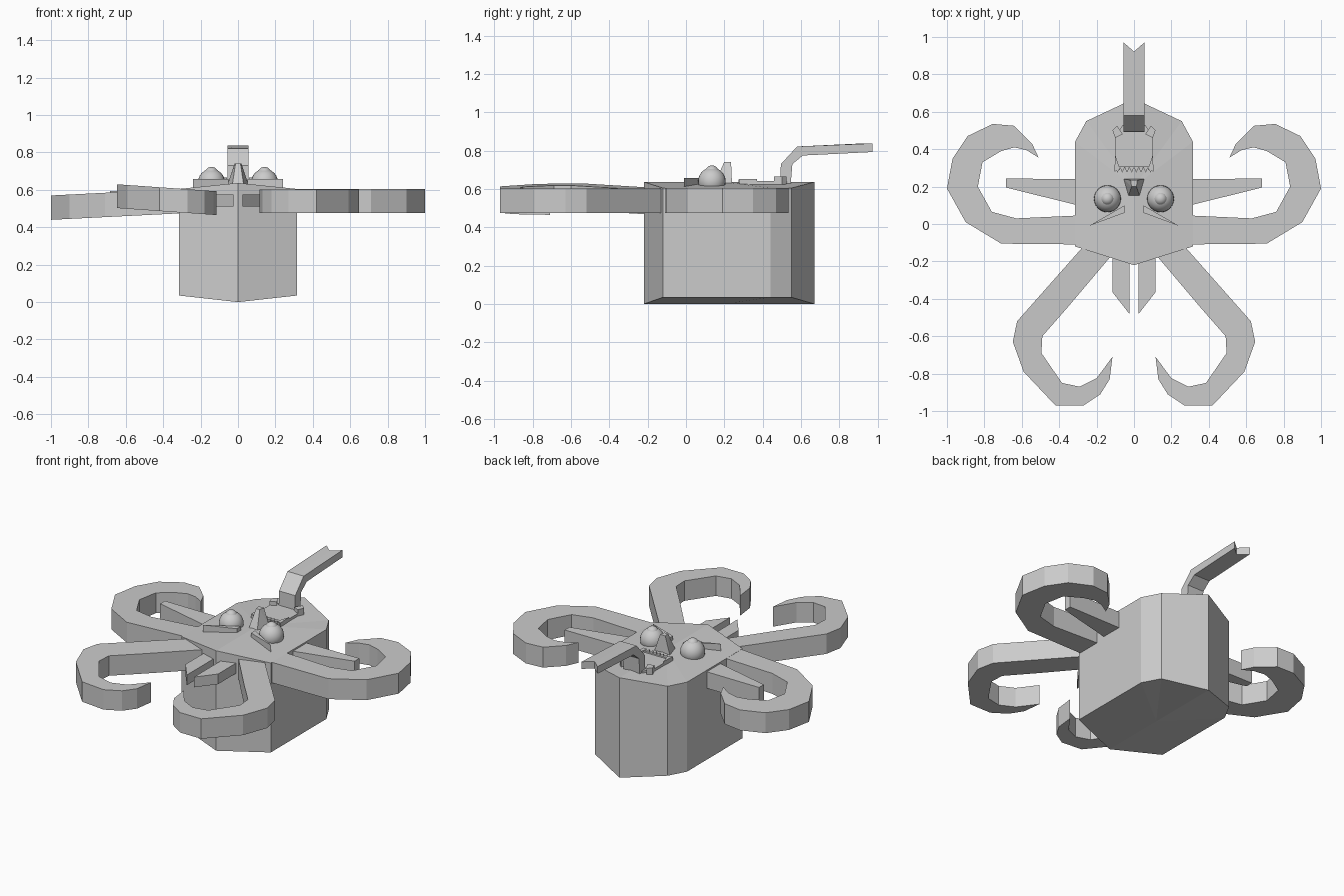
import bpy, bmesh
from mathutils import Vector

if "Cube" in bpy.data.objects:
    bpy.data.objects.remove(bpy.data.objects["Cube"])


def make(name, bm):
    bmesh.ops.recalc_face_normals(bm, faces=bm.faces)
    me = bpy.data.meshes.new(name)
    bm.to_mesh(me)
    bm.free()
    ob = bpy.data.objects.new(name, me)
    bpy.context.collection.objects.link(ob)
    return ob


def prism(name, pts, z0, z1, lift=lambda x: 0):
    """Extrude a top-view outline from z0 to z1; lift tilts it along x."""
    bm = bmesh.new()
    lo = [bm.verts.new((x, y, z0 + lift(x))) for x, y in pts]
    hi = [bm.verts.new((x, y, z1 + lift(x))) for x, y in pts]
    bm.faces.new(lo)
    bm.faces.new(hi)
    n = len(pts)
    for i in range(n):
        j = (i + 1) % n
        bm.faces.new((lo[i], lo[j], hi[j], hi[i]))
    return make(name, bm)


def flip(pts):
    return [(-x, y) for x, y in pts]


# Body: faceted column with fanned top and bottom
half = [(0.315, -0.12), (0.315, 0.44), (0.255, 0.55)]
ring = [(0, -0.22)] + half + [(0, 0.67)] + flip(half)[::-1]
bm = bmesh.new()
loops = []
for side_z, mid_z in ((0.035, 0.0), (0.605, 0.637)):
    vs = [bm.verts.new((x, y, mid_z if x == 0 else side_z)) for x, y in ring]
    c = bm.verts.new((0, 0.2, mid_z))
    for i in range(len(vs)):
        bm.faces.new((vs[i], vs[(i + 1) % len(vs)], c))
    loops.append(vs)
lo, hi = loops
for i in range(len(ring)):
    j = (i + 1) % len(ring)
    bm.faces.new((lo[i], lo[j], hi[j], hi[i]))
make("body", bm)

# Curled arms
side_arm = [(0.2, -0.11), (0.71, -0.105), (0.9, 0.01), (1.0, 0.19), (0.97, 0.35),
            (0.89, 0.47), (0.755, 0.535), (0.64, 0.525), (0.545, 0.43), (0.51, 0.355),
            (0.575, 0.395), (0.64, 0.41), (0.71, 0.39), (0.81, 0.33), (0.835, 0.2),
            (0.76, 0.065), (0.63, 0.03), (0.2, 0.05)]
front_arm = [(0.2, -0.04), (0.28, -0.13), (0.625, -0.52), (0.648, -0.63), (0.59, -0.79),
             (0.42, -0.97), (0.27, -0.97), (0.18, -0.91), (0.13, -0.83), (0.115, -0.71),
             (0.2, -0.825), (0.29, -0.87), (0.385, -0.85), (0.495, -0.69), (0.49, -0.6),
             (0.35, -0.44), (0.13, -0.18), (0.08, -0.1)]
prism("side_arm_right", side_arm, 0.475, 0.605)
prism("side_arm_left", flip(side_arm), 0.475, 0.605, lambda x: 0.05 * (x + 0.3))
prism("front_arm_right", front_arm, 0.475, 0.602)
prism("front_arm_left", flip(front_arm), 0.475, 0.602, lambda x: -0.07 * (x + 0.25))

# Short spikes between the arms, brows, fangs and horns
side_spike = [(0.2, 0.06), (0.67, 0.215), (0.67, 0.245), (0.2, 0.245)]
side_spike = [(0.28, 0.095), (0.685, 0.195), (0.685, 0.243), (0.28, 0.24)]
front_spike = [(0.025, -0.15), (0.025, -0.48), (0.115, -0.365), (0.115, -0.15)]
brow = [(0.05, 0.10), (0.05, 0.06), (0.24, -0.01)]
fang = [(0.075, 0.29), (0.105, 0.28), (0.1, 0.37)]
horn = [(0.06, 0.48), (0.1, 0.46), (0.115, 0.5), (0.09, 0.525)]
for tag, f in (("right", list), ("left", flip)):
    prism("side_spike_" + tag, f(side_spike), 0.49, 0.595)
    prism("front_spike_" + tag, f(front_spike), 0.51, 0.575)
    prism("brow_" + tag, f(brow), 0.61, 0.657)
    prism("fang_" + tag, f(fang), 0.6, 0.652)
    prism("horn_" + tag, f(horn), 0.6, 0.665)

# Mouth: toothed strip on a low plate
teeth = [(-0.1 + 0.0125 * i, 0.275 if i % 2 else 0.302) for i in range(17)]
prism("teeth", teeth + [(0.1, 0.31), (-0.1, 0.31)], 0.6, 0.65)
prism("mouth_plate", [(-0.1, 0.3), (0.1, 0.3), (0.1, 0.47), (0.06, 0.53),
                      (-0.06, 0.53), (-0.1, 0.47)], 0.6, 0.641)

# Nose: tapered wedge
bm = bmesh.new()
for x, y, z in ((0.03, 0.15, 0.63), (0.055, 0.24, 0.63), (0.013, 0.2, 0.742), (0.018, 0.235, 0.742)):
    for s in (-1, 1):
        bm.verts.new((s * x, y, z))
bmesh.ops.convex_hull(bm, input=bm.verts)
make("nose", bm)

# Eyes with raised pupils
for tag, s in (("right", 1), ("left", -1)):
    for part, r, z in (("eye", 0.072, 0.64), ("pupil", 0.036, 0.687)):
        bpy.ops.mesh.primitive_uv_sphere_add(segments=24, ring_count=12, radius=r,
                                             location=(s * 0.142, 0.135, z))
        bpy.context.object.name = part + "_" + tag
        bpy.ops.object.shade_smooth_by_angle()

# Stalk: bent strip with a V-notched end
under = [(0.49, 0.61), (0.495, 0.73), (0.58, 0.822), (0.972, 0.838)]
over = [(0.545, 0.61), (0.555, 0.73), (0.61, 0.775), (0.972, 0.793)]
bm = bmesh.new()
rows = []
for k in range(4):
    row = []
    for x in (-0.057, 0, 0.057):
        dy = -0.05 if k == 3 and x == 0 else 0
        row.append([bm.verts.new((x, y + dy, z)) for y, z in (under[k], over[k])])
    rows.append(row)
for a, b in zip(rows, rows[1:]):
    for i in (0, 1):
        for t in (0, 1):
            bm.faces.new((a[i][t], a[i + 1][t], b[i + 1][t], b[i][t]))
    for i in (0, 2):
        bm.faces.new((a[i][0], a[i][1], b[i][1], b[i][0]))
for row in (rows[0], rows[-1]):
    for i in (0, 1):
        bm.faces.new((row[i][0], row[i + 1][0], row[i + 1][1], row[i][1]))
make("stalk", bm)
